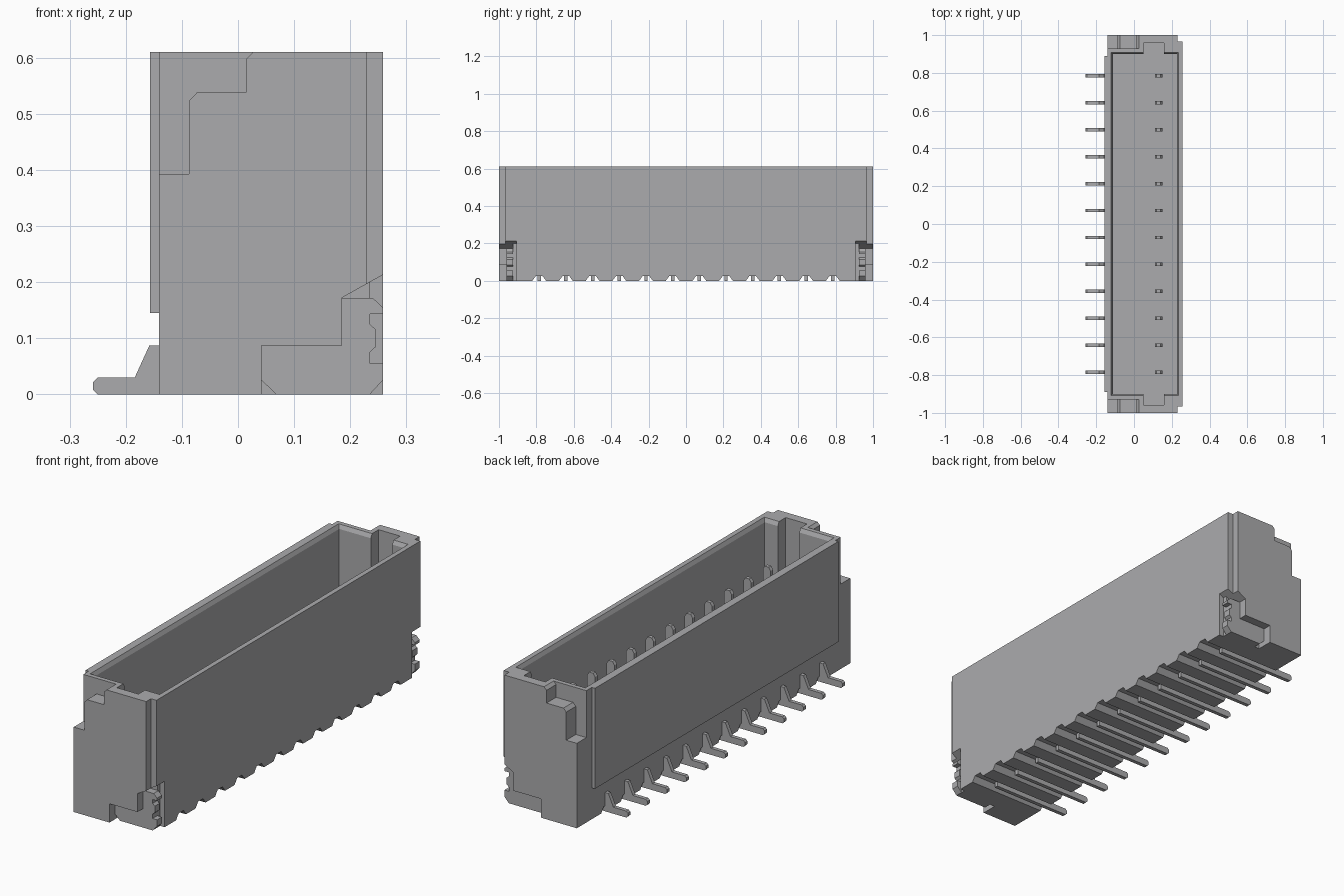
import bpy, bmesh

cube = bpy.data.objects.get("Cube")
if cube:
    bpy.data.objects.remove(cube)

grey = bpy.data.materials.new("mid grey")
grey.use_nodes = True
grey.diffuse_color = (0.41, 0.41, 0.42, 1)
grey.node_tree.nodes["Principled BSDF"].inputs["Base Color"].default_value = grey.diffuse_color

PLACE = {"x": lambda a, b, c: (c, a, b),
         "y": lambda a, b, c: (a, c, b),
         "z": lambda a, b, c: (a, b, c)}


def prism(name, axis, low, high, points, end_points=None):
    """Extrude a profile along an axis, optionally lofting to a second profile."""
    bm = bmesh.new()
    start = [bm.verts.new(PLACE[axis](a, b, low)) for a, b in points]
    end = [bm.verts.new(PLACE[axis](a, b, high)) for a, b in end_points or points]
    bm.faces.new(start)
    bm.faces.new(end)
    for i in range(len(start)):
        j = (i + 1) % len(start)
        bm.faces.new((start[i], start[j], end[j], end[i]))
    bmesh.ops.recalc_face_normals(bm, faces=bm.faces)
    mesh = bpy.data.meshes.new(name)
    bm.to_mesh(mesh)
    bm.free()
    mesh.materials.append(grey)
    obj = bpy.data.objects.new(name, mesh)
    bpy.context.collection.objects.link(obj)
    return obj


def rect(a0, a1, b0, b1):
    return [(a0, b0), (a1, b0), (a1, b1), (a0, b1)]


def cut(target, cutter):
    """Subtract the cutter, bake the result and discard the cutter."""
    mod = target.modifiers.new("cut", "BOOLEAN")
    mod.operation = "DIFFERENCE"
    mod.solver = "EXACT"
    mod.object = cutter
    graph = bpy.context.evaluated_depsgraph_get()
    result = bpy.data.meshes.new_from_object(target.evaluated_get(graph))
    target.modifiers.clear()
    target.data = result
    bpy.data.objects.remove(cutter)


TOP, FLOOR = 0.61, 0.15
PINS = [(i - 5.5) * 0.1427 for i in range(12)]

# Housing outline with stepped corners
half = [(0.23, 1), (-0.141, 1), (-0.141, 0.89), (-0.157, 0.89)]
outline = [(0.258, 0.965), (0.23, 0.965)] + half
outline += [(x, -y) for x, y in reversed(outline)]
housing = prism("housing", "z", 0, TOP, outline)

# Back panel stops short of the base
cut(housing, prism("cutter", "z", -0.1, 0.145, rect(-0.3, -0.141, -0.95, 0.95)))

# Open cavity with a chamfered rim
cut(housing, prism("cutter", "z", FLOOR, 0.7, rect(-0.112, 0.227, -0.9, 0.9)))
cut(housing, prism("cutter", "z", 0.592, 0.616,
                   rect(-0.112, 0.227, -0.9, 0.9), rect(-0.124, 0.238, -0.912, 0.912)))

# Shapes cut into both ends
shoulder = [(-0.3, 0.393), (-0.087, 0.393), (-0.087, 0.523), (-0.073, 0.538), (0.014, 0.538),
            (0.014, 0.597), (0.027, TOP), (0.027, 0.7), (-0.3, 0.7)]
pocket = [(0.042, -0.1), (0.042, 0.087), (0.185, 0.087), (0.185, 0.172), (0.3, 0.236), (0.3, -0.1)]
deep_pocket = [(0.235, -0.1), (0.235, 0.2), (0.3, 0.236), (0.3, -0.1)]
tab = [(0.068, 0), (0.042, 0.025), (0.042, 0.087), (0.185, 0.087), (0.185, 0.172), (0.24, 0.172),
       (0.258, 0.155), (0.258, 0.143), (0.235, 0.143), (0.235, 0.125), (0.246, 0.115),
       (0.246, 0.085), (0.235, 0.075), (0.235, 0.055), (0.258, 0.055), (0.258, 0.025), (0.235, 0)]

for side, s in (("left", 1), ("right", -1)):
    cut(housing, prism("cutter", "y", s * 0.93, s * 1.1, shoulder))
    cut(housing, prism("cutter", "y", s * 0.925, s * 1.1, pocket))
    cut(housing, prism("cutter", "y", s * 0.905, s * 1.1, deep_pocket))
    # Keyway in the end wall
    cut(housing, prism("cutter", "y", s * 0.85, s * 0.957, rect(0.05, 0.16, FLOOR, 0.7)))
    # Metal hold-down tab
    prism("hold_down_tab_" + ("back" if s > 0 else "front"), "y", s * 0.925, s * 0.96, tab)

# Tapered channels across the underside
for y in PINS:
    cut(housing, prism("cutter", "x", -0.3, 0.4,
                       [(y - 0.044, -0.01), (y - 0.018, 0.025), (y + 0.018, 0.025), (y + 0.044, -0.01)]))

# Contact pins and their soldering leads
lead = [(-0.25, 0), (0.15, 0), (0.15, 0.03), (-0.1, 0.03), (-0.1, 0.087), (-0.158, 0.087),
        (-0.184, 0.03), (-0.25, 0.03), (-0.258, 0.022), (-0.258, 0.008)]
pin = [(0.11, 0.1), (0.15, 0.1), (0.15, 0.445), (0.14, 0.46), (0.12, 0.46), (0.11, 0.445)]
for i, y in enumerate(PINS, 1):
    prism(f"contact_pin_{i}", "y", y - 0.009, y + 0.009, pin)
    prism(f"solder_lead_{i}", "y", y - 0.009, y + 0.009, lead)

# Small raised marks on the cavity floor
for y in (PINS[8], PINS[5]):
    prism("floor_mark", "z", FLOOR - 0.01, FLOOR + 0.004, rect(-0.055, -0.005, y - 0.01, y + 0.01))
